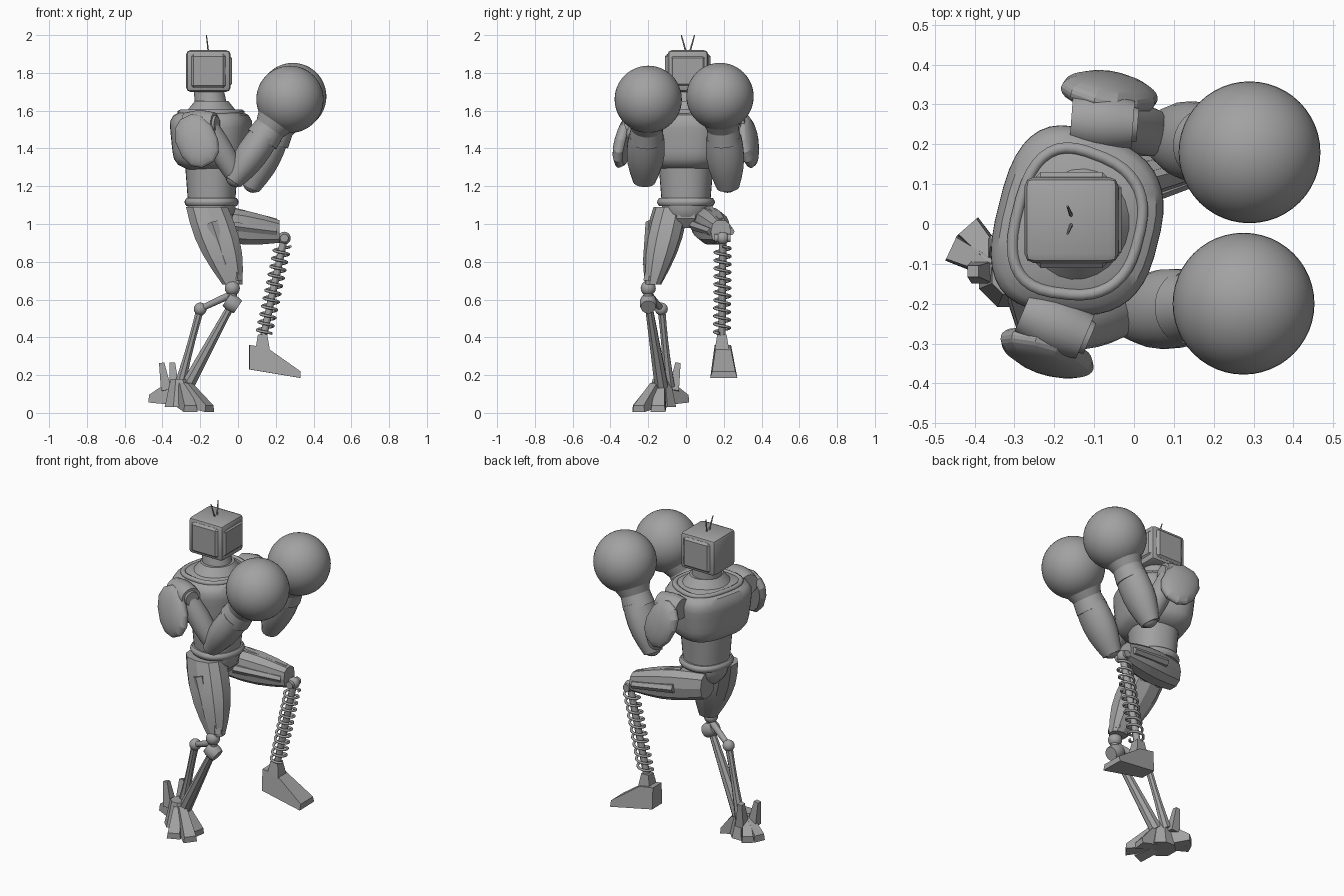
import bpy, bmesh, math
from mathutils import Vector, Matrix

cube = bpy.data.objects.get("Cube")
if cube:
    bpy.data.objects.remove(cube, do_unlink=True)

grey = bpy.data.materials.new("plain_grey")
grey.use_nodes = True
grey.diffuse_color = (.36, .36, .36, 1)
grey.node_tree.nodes["Principled BSDF"].inputs["Base Color"].default_value = grey.diffuse_color

X, Y, Z = Matrix.Identity(3)
TWIST = Matrix.Rotation(math.radians(-14), 3, 'Z')   # the torso is turned slightly
FRONT, SIDE = TWIST @ X, TWIST @ Y


def finish(name, bm, angle=30):
    bmesh.ops.recalc_face_normals(bm, faces=bm.faces)
    mesh = bpy.data.meshes.new(name)
    bm.to_mesh(mesh)
    bm.free()
    mesh.materials.append(grey)
    obj = bpy.data.objects.new(name, mesh)
    bpy.context.collection.objects.link(obj)
    bpy.ops.object.select_all(action='DESELECT')
    obj.select_set(True)
    bpy.context.view_layer.objects.active = obj
    bpy.ops.object.shade_smooth_by_angle(angle=math.radians(angle))


def loft(name, rings, angle=30):
    bm = bmesh.new()
    loops = [[bm.verts.new(point) for point in points] for points in rings]
    count = len(loops[0])
    for lower, upper in zip(loops, loops[1:]):
        for i in range(count):
            j = (i + 1) % count
            bm.faces.new((lower[i], lower[j], upper[j], upper[i]))
    bm.faces.new(loops[0])
    bm.faces.new(loops[-1])
    finish(name, bm, angle)


def ring(centre, axis, side, deep, wide, sides, power=2, pinch=0):
    """Superellipse of points around an axis; pinch narrows its front."""
    v = (side - axis * side.dot(axis)).normalized()
    u = v.cross(axis)
    points = []
    for i in range(sides):
        turn = math.tau * (i + .5) / sides
        c, s = (math.copysign(abs(k) ** (2 / power), k)
                for k in (math.cos(turn), math.sin(turn)))
        points.append(centre + u * deep * c + v * wide * s * (1 - pinch * c))
    return points


def tube(name, a, b, start, end, bulge=0, wide=1, sides=16, axis=None, side=None,
         power=2, angle=30):
    """Tapered limb that swells by the bulge at its middle."""
    axis = axis or (b - a).normalized()
    side = side or (Z if abs(axis.y) > .9 else Y)
    steps = 5 if bulge else 1
    rings = []
    for i in range(steps + 1):
        t = i / steps
        r = start + (end - start) * t + bulge * math.sin(math.pi * t)
        rings.append(ring(a.lerp(b, t), axis, side, r, r * wide, sides, power))
    loft(name, rings, angle)


def dome(name, centre, axis, side, height, deep, wide, low, sides, power, squareness,
         taper=0, pinch=0, angle=30):
    """Rounded solid, cut off flat at the low end."""
    rings = []
    steps = 12
    for i in range(steps):
        h = math.sin(math.radians(low + (80 - low) * i / (steps - 1)))
        size = math.sqrt(1 - abs(h) ** squareness) * (1 + taper * h)
        rings.append(ring(centre + axis * height * h, axis, side,
                          deep * size, wide * size, sides, power, pinch))
    loft(name, rings, angle)


def sweep(name, path, radius):
    rings = []
    for i, point in enumerate(path):
        along = path[min(i + 1, len(path) - 1)] - path[max(i - 1, 0)]
        rings.append(ring(point, along.normalized(), Z, radius, radius, 6))
    loft(name, rings, 80)


def ball(name, centre, radius, segments=20):
    bm = bmesh.new()
    bmesh.ops.create_uvsphere(bm, u_segments=segments, v_segments=segments // 2,
                              radius=radius, matrix=Matrix.Translation(centre))
    finish(name, bm, 60)


def box(name, centre, size, bevel, segments=1):
    bm = bmesh.new()
    place = Matrix.Translation(centre) @ Matrix.Diagonal((*size, 1))
    bmesh.ops.create_cube(bm, size=1, matrix=place)
    bmesh.ops.bevel(bm, geom=bm.edges[:], offset=bevel, segments=segments,
                    profile=.5, affect='EDGES')
    finish(name, bm)


def wedge(name, heel, toe, rise, lip, width):
    """Foot-like block: tall over the heel, sloping down to a lip at the toe."""
    across = (toe - heel).cross(Z).normalized() * width
    step = heel.lerp(toe, .35)
    outline = ((heel, 0, .7), (toe, 0, 1), (toe, lip, .85), (step, rise, .55), (heel, rise, .6))
    loft(name, [[p + Z * up + across * s * w for p, up, w in outline] for s in (-1, 1)], 10)


def plates(name, a, b, directions, start, end, thick):
    """Long armour strips laid on a thigh."""
    for way in directions:
        tube(name, a + way * start, b + way * end, thick, thick * .8, sides=6, angle=10)


# Head: rounded box with raised panels and two whiskers
head = Vector((-.157, .01, 1.81))
crown = head + Z * .1
box("head", head, (.235, .215, .22), .022, 2)
box("face_screen", head + X * .113, (.025, .185, .16), .012)
for s in (-1, 1):
    box("head_side_panel", head + Y * s * .105, (.18, .03, .18), .012)
    tube("antenna", crown + Y * s * .01, crown + Z * .09 + Y * s * .035 - X * .01,
         .005, .003, sides=6)

# Torso: boxy chest with a collar rim, abdomen, waist ring and pelvis
spine = Vector((-.14, 0, 0))
tube("neck", spine + Z * 1.6, head - Z * .09, .088, .078, sides=24)
tube("neck_base", spine + Z * 1.58, spine + Z * 1.65, .145, .09, 0, 1.1, 24, Z, SIDE)
dome("chest", spine + Z * 1.445, Z, SIDE, .17, .2, .225, -80, 40, 2.8, 6, .08, .1, 35)
collar = ring(spine + Z * 1.59, Z, SIDE, .155, .18, 40, 2.7, .1)
sweep("collar_rim", collar + collar[:2], .016)
tube("abdomen", spine + Z * 1.11, spine + Z * 1.32, .122, .138, 0, 1.04, 32, Z, SIDE, 2.3)
tube("waist_ring", spine + Z * 1.095, spine + Z * 1.137, .13, .13, .01, 1.08, 32, Z, SIDE, 2.3)
tube("pelvis", spine + Z * .98, spine + Z * 1.1, .06, .13, .02, 1, 16, Z)
wedge("crotch_plate", Vector((-.07, 0, .98)), Vector((-.03, 0, 1.03)), .11, .07, .05)

# Arms: shoulder drum, upper arm, forearm, cuff, glove and domed pad on each side
ARMS = (("right", -1, (-.2, -.25, 1.53), (-.01, -.22, 1.25), (.275, -.2, 1.66)),
        ("left", 1, (-.08, .255, 1.53), (.08, .22, 1.22), (.29, .18, 1.675)))
for tag, s, *joints in ARMS:
    shoulder, elbow, fist = map(Vector, joints)
    wrist = elbow.lerp(fist, .53)
    reach = (FRONT + Y * s * .17) * .08
    tube(tag + "_shoulder_drum", shoulder - reach, shoulder + reach, .06, .06, .012, sides=24)
    tube(tag + "_shoulder_cap", shoulder + reach, shoulder + reach * 1.15, .045, .042)
    tube(tag + "_upper_arm", shoulder + reach * .4, elbow, .055, .05, .012)
    ball(tag + "_elbow", elbow, .055)
    tube(tag + "_forearm", elbow.lerp(wrist, -.12), wrist, .05, .08, .018, 1.18, 20)
    tube(tag + "_cuff", wrist.lerp(fist, -.1), wrist.lerp(fist, .2), .092, .084, sides=28)
    tube(tag + "_glove_neck", wrist.lerp(fist, .2), fist, .084, .16, sides=28)
    ball(tag + "_glove", fist, .178, 48)
    out = SIDE * s
    dome(tag + "_shoulder_pad", shoulder + out * .075 - Z * .09, (out + Z * .2).normalized(),
         Z - X * .5, .05, .11, .15, -30, 12, 2.3, 2, angle=15)

# Standing leg: armoured thigh, knee drum and two thin shin rods
hip, knee = Vector((-.165, -.08, 1.09)), Vector((-.03, -.175, .68))
tube("right_thigh", hip, knee, .115, .055, .033, .8, 10, Z, power=2.4, angle=20)
plates("right_thigh_plate", hip.lerp(knee, .2), hip.lerp(knee, .75), (-Y, X), .08, .05, .035)
tube("right_knee_guard", hip.lerp(knee, .6) + X * .06, knee + X * .03 + Z * .02,
     .03, .027, 0, 1.9, 6, Z)
joint = knee - Y * .025 - Z * .02
drum = joint - Z * .08
calf = Vector((-.2, -.13, .55))
ankle = Vector((-.31, -.13, .04))
ball("right_knee_ball", joint, .04)
tube("right_knee_link", joint, drum, .025, .025)
tube("right_knee_drum", drum - X * .03 + Z * .02, drum + X * .03 - Z * .02, .04, .04, .006)
tube("right_calf_link", joint - Z * .03, calf, .02, .016)
ball("right_calf_joint", calf, .034)
tube("right_calf_rod", calf, ankle + Z * .1 + Y * .04, .022, .032, -.006, sides=8)
tube("right_shin_rod", drum, ankle + Z * .1 + X * .04, .02, .038, sides=8)

# Clawed foot: splayed toes, a broad split heel and upright fins
toward = Matrix.Rotation(math.radians(-37), 3, 'Z') @ X
tube("right_ankle", ankle - Z * .01, ankle + Z * .14, .085, .05, sides=8, angle=10)
for splay, length in ((-30, .15), (0, .2), (30, .15)):
    way = Matrix.Rotation(math.radians(splay), 3, 'Z') @ toward
    wedge("right_toe", ankle, ankle + way * length - Z * .035, .13, .035, .04)
    if splay:
        back = -toward.lerp(way, .4)
        wedge("right_heel", ankle, ankle + back * .17 + Z * .015, .12, .04, .035)
        tube("right_heel_fin", ankle - way * .07 + Z * .08, ankle - way * .095 + Z * .225,
             .04, .02, sides=4, angle=10)

# Raised leg: thigh held level, knee joint and coil-spring shin
hip, knee = Vector((-.21, .09, 1.01)), Vector((.22, .185, .96))
tube("left_thigh", hip, knee, .08, .062, .025, .85, 10, X, power=2.5, angle=20)
plates("left_thigh_plate", hip.lerp(knee, .35), knee - X * .02, (Y, Z, -Y), .08, .05, .028)
joint = Vector((.245, .195, .925))
ball("left_knee_ball", joint, .034)
tube("left_knee_pin", joint - Y * .045, joint + Y * .04, .022, .022)
foot = Vector((.13, .19, .38))
tube("left_shin_core", joint, foot, .02, .02, sides=12)
TURNS, STEPS = 11, 20
coil = []
for i in range(TURNS * STEPS):
    turn = math.tau * i / STEPS
    centre = joint.lerp(foot, .08 + .85 * i / (TURNS * STEPS))
    coil.append(centre + (X * math.cos(turn) + Y * math.sin(turn)) * .041)
sweep("left_shin_spring", coil, .0075)

# Raised foot
tube("left_ankle_cuff", foot - Z * .05, foot + Z * .035, .055, .035, sides=4, angle=10)
wedge("left_foot", Vector((.06, .195, .23)), Vector((.33, .2, .185)), .13, .035, .072)
